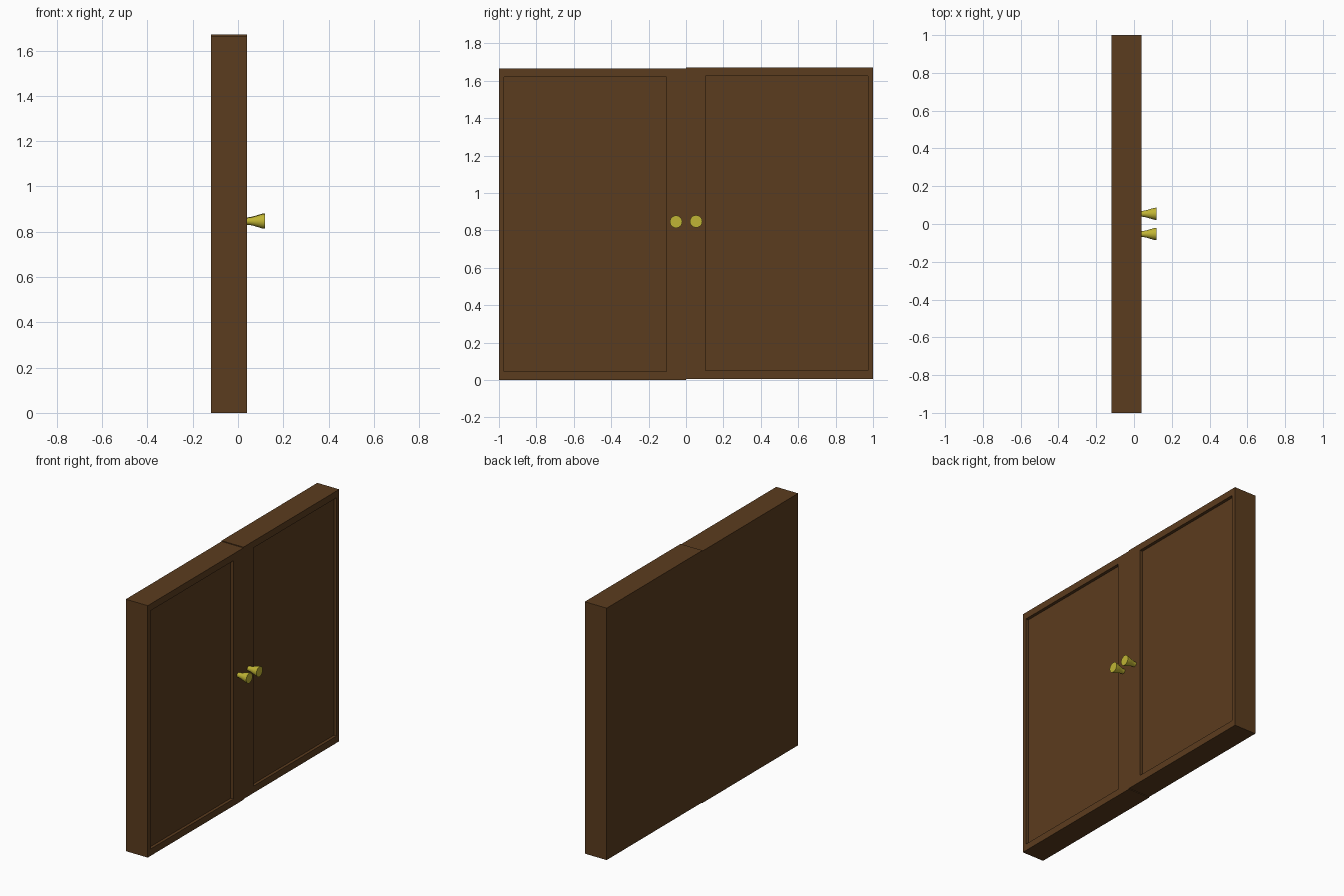
import bpy, bmesh
from math import cos, sin, tau

if "Cube" in bpy.data.objects:
    bpy.data.objects.remove(bpy.data.objects["Cube"])


def material(name, rgb):
    m = bpy.data.materials.new(name)
    m.diffuse_color = (*rgb, 1)
    m.use_nodes = True
    m.node_tree.nodes["Principled BSDF"].inputs["Base Color"].default_value = m.diffuse_color
    return m


wood = material("dark_wood", (0.105, 0.045, 0.013))
brass = material("brass", (0.53, 0.46, 0.035))


def make_object(name, bm, mat):
    bmesh.ops.recalc_face_normals(bm, faces=bm.faces)
    mesh = bpy.data.meshes.new(name)
    bm.to_mesh(mesh)
    bm.free()
    mesh.materials.append(mat)
    obj = bpy.data.objects.new(name, mesh)
    bpy.context.collection.objects.link(obj)
    return obj


def loop(bm, x, y0, y1, z0, z1):
    return [bm.verts.new((x, y, z)) for y, z in ((y0, z0), (y1, z0), (y1, z1), (y0, z1))]


def loft(bm, loops):
    bm.faces.new(loops[0])
    for a, b in zip(loops, loops[1:]):
        for i in range(len(a)):
            j = (i + 1) % len(a)
            bm.faces.new((a[i], a[j], b[j], b[i]))
    bm.faces.new(loops[-1])


BACK, FRONT, RECESS = -0.12, 0.04, 0.02


# Cabinet door: a slab with a recessed front panel
def door(name, y0, y1, py0, py1, z):
    bm = bmesh.new()
    outer = (y0, y1, z, z + 1.665)
    panel = (py0, py1, z + 0.045, z + 1.62)
    loft(bm, [loop(bm, BACK, *outer), loop(bm, FRONT, *outer),
              loop(bm, FRONT, *panel), loop(bm, FRONT - RECESS, *panel)])
    make_object(name, bm, wood)


# Flared round knob turned about the x axis
def knob(name, y, z, sides=32):
    profile = [(0.035, 0.015), (0.05, 0.016), (0.065, 0.019),
               (0.085, 0.025), (0.105, 0.031), (0.12, 0.033)]
    bm = bmesh.new()
    loft(bm, [[bm.verts.new((x, y + r * cos(tau * i / sides), z + r * sin(tau * i / sides)))
               for i in range(sides)] for x, r in profile])
    obj = make_object(name, bm, brass)
    bpy.ops.object.select_all(action='DESELECT')
    obj.select_set(True)
    bpy.context.view_layer.objects.active = obj
    bpy.ops.object.shade_smooth_by_angle()


door("left_door", -1, 0, -0.972, -0.105, 0.0)
door("right_door", 0, 1, 0.103, 0.972, 0.005)
knob("left_knob", -0.053, 0.846)
knob("right_knob", 0.054, 0.848)
